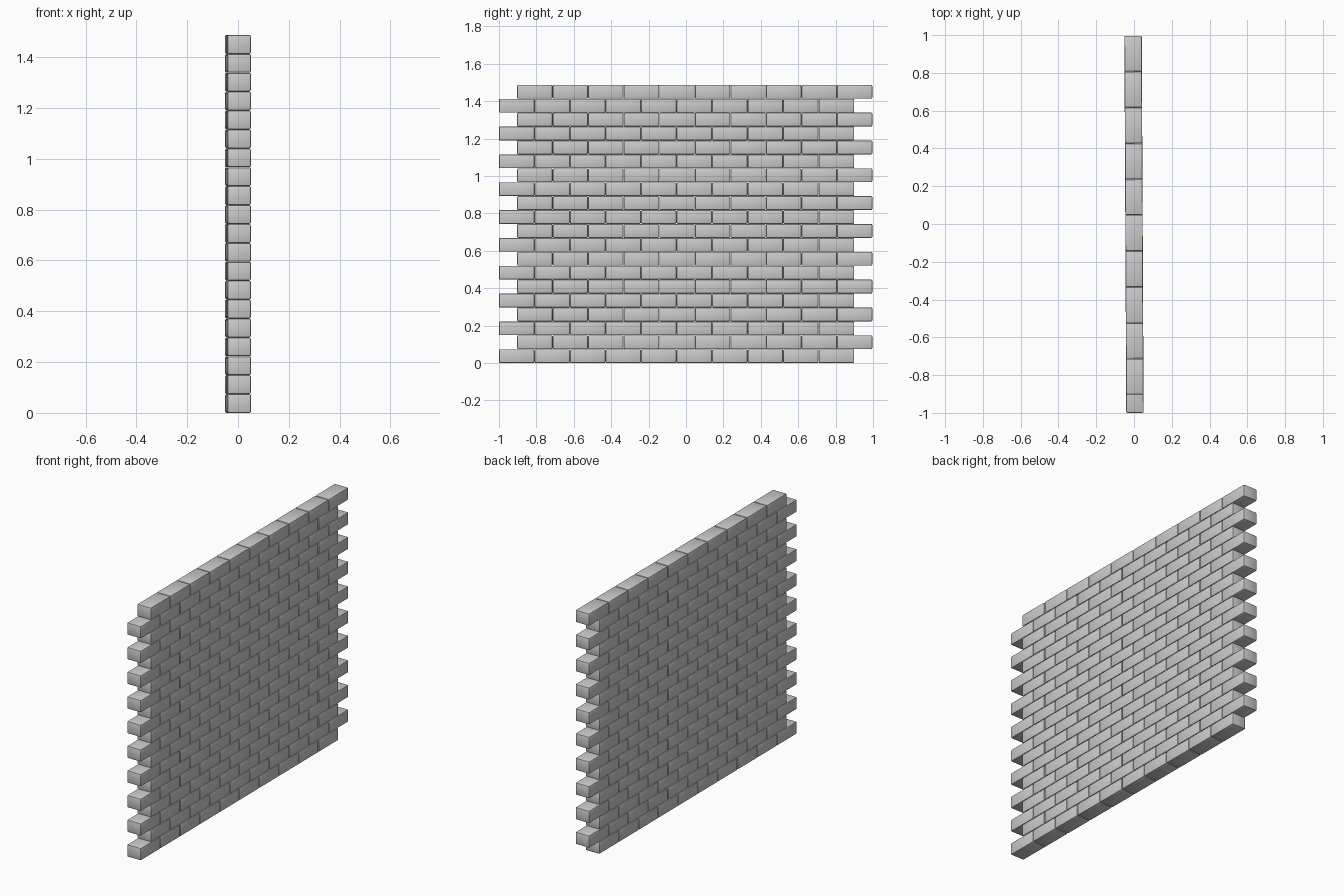
import bpy, bmesh
from mathutils import Matrix

if "Cube" in bpy.data.objects:
    bpy.data.objects.remove(bpy.data.objects["Cube"])

ROWS, PER_ROW = 20, 10
PITCH_Y, PITCH_Z = 0.19, 0.0744
BRICK = (0.092, 0.1885, 0.0738)
OFFSET = 0.0975      # running-bond shift of every second course
TURN = 0.005         # the whole wall is turned very slightly

# One brick with softly rounded edges, starting at its lower corner in y and z
bm = bmesh.new()
bmesh.ops.create_cube(bm, size=1)
bmesh.ops.scale(bm, vec=BRICK, verts=bm.verts)
bmesh.ops.bevel(bm, geom=bm.edges[:], offset=0.006, segments=2,
                profile=0.5, affect='EDGES')
bmesh.ops.translate(bm, vec=(0, BRICK[1] / 2, BRICK[2] / 2), verts=bm.verts)
for f in bm.faces:
    f.smooth = True
brick = bpy.data.meshes.new("brick")
bm.to_mesh(brick)
bm.free()
brick.set_sharp_from_angle(angle=0.7)

# Courses of ten bricks, every second one shifted by half a brick
turn = Matrix.Rotation(TURN, 4, 'Z')
for row in range(ROWS):
    course = bpy.data.objects.new(f"brick_course_{row + 1:02d}", brick)
    bpy.context.collection.objects.link(course)
    y = -1 + OFFSET * (row % 2)
    course.matrix_world = turn @ Matrix.Translation((0, y, row * PITCH_Z))
    arr = course.modifiers.new("bricks", 'ARRAY')
    arr.count = PER_ROW
    arr.use_relative_offset = False
    arr.use_constant_offset = True
    arr.constant_offset_displace = (0, PITCH_Y, 0)
